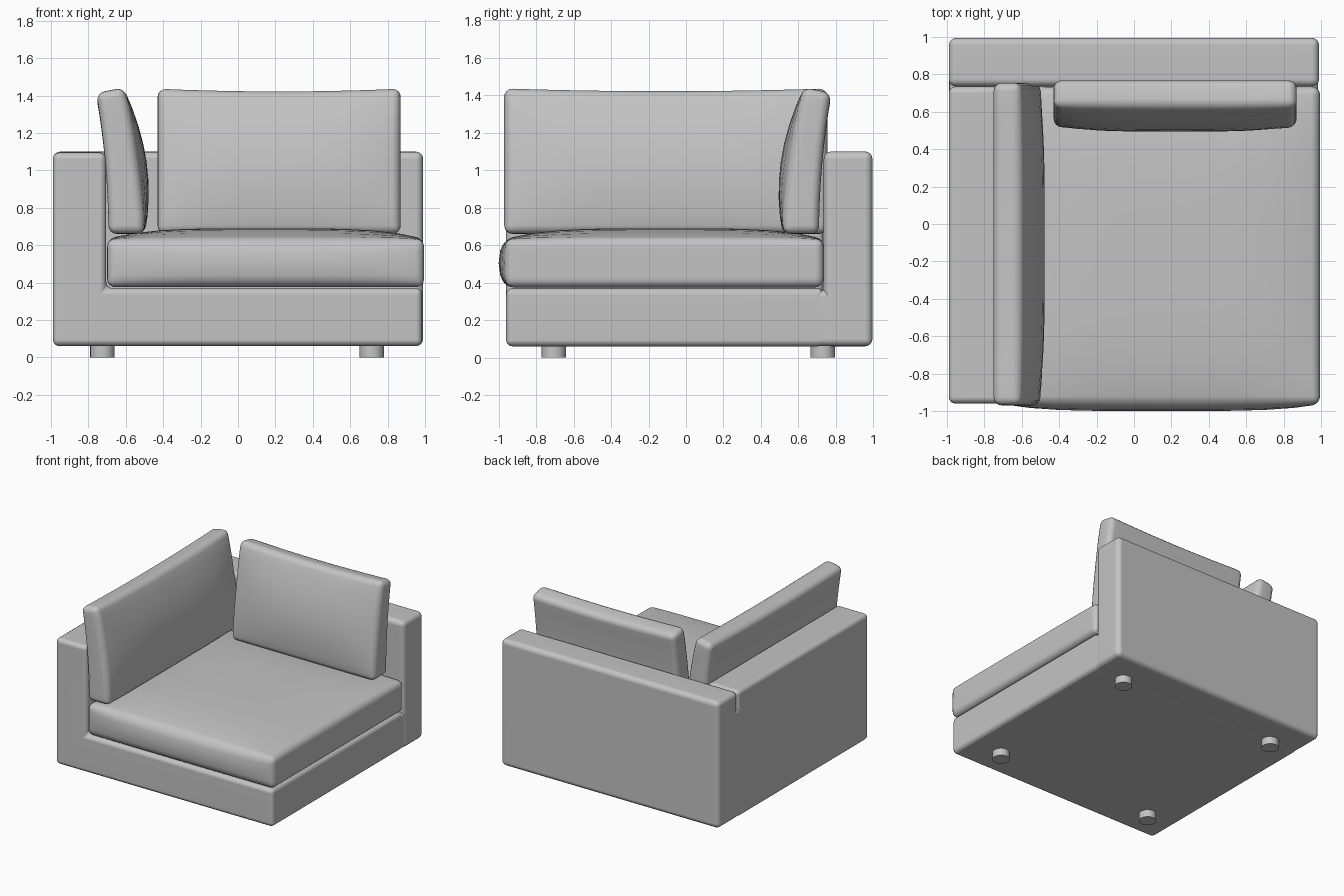
import bpy, bmesh, math
from mathutils import Vector

if "Cube" in bpy.data.objects:
    bpy.data.objects.remove(bpy.data.objects["Cube"], do_unlink=True)

GREY = (0.55, 0.55, 0.55, 1.0)
fabric = bpy.data.materials.new("grey_fabric")
fabric.use_nodes = True
fabric.diffuse_color = GREY
fabric.node_tree.nodes["Principled BSDF"].inputs["Base Color"].default_value = GREY


def finish(name, bm, radius):
    """Round every sharp edge, then make a smooth-shaded object."""
    bmesh.ops.recalc_face_normals(bm, faces=bm.faces[:])
    sharp = [e for e in bm.edges if e.calc_face_angle(0) > math.radians(40)]
    bmesh.ops.bevel(bm, geom=sharp, offset=radius, segments=4, profile=0.5,
                    affect='EDGES', clamp_overlap=True)
    mesh = bpy.data.meshes.new(name)
    bm.to_mesh(mesh)
    bm.free()
    for p in mesh.polygons:
        p.use_smooth = True
    mesh.materials.append(fabric)
    obj = bpy.data.objects.new(name, mesh)
    bpy.context.collection.objects.link(obj)
    obj.modifiers.new("even_shading", 'WEIGHTED_NORMAL')
    return obj


def box(name, lo, hi, radius):
    bm = bmesh.new()
    bmesh.ops.create_cube(bm, size=1)
    lo, hi = Vector(lo), Vector(hi)
    for v in bm.verts:
        v.co = (lo + hi) / 2 + v.co * (hi - lo)
    return finish(name, bm, radius)


def cushion(name, cells, shape, radius):
    """Gridded cube in the range -1..1, reshaped point by point."""
    bm = bmesh.new()
    bmesh.ops.create_cube(bm, size=2)
    for axis, n in enumerate(cells):
        normal = Vector([float(i == axis) for i in range(3)])
        for k in range(1, n):
            bmesh.ops.bisect_plane(bm, geom=bm.verts[:] + bm.edges[:] + bm.faces[:],
                                   plane_co=normal * (2 * k / n - 1), plane_no=normal)
    for v in bm.verts:
        v.co = shape(*v.co)
    return finish(name, bm, radius)


# Base and side arm: one L-shaped profile run from front to back
bm = bmesh.new()
profile = [(-0.99, 0.06), (0.985, 0.06), (0.985, 0.37),
           (-0.705, 0.37), (-0.705, 1.095), (-0.99, 1.095)]
face = bm.faces.new([bm.verts.new((x, -0.96, z)) for x, z in profile])
run = bmesh.ops.extrude_face_region(bm, geom=[face])["geom"]
for v in run:
    if isinstance(v, bmesh.types.BMVert):
        v.co.y = 0.735
finish("base_and_arm", bm, 0.035)

# Back panel, and the joints closing the seam below the corner notch
box("back_panel", (-0.99, 0.735, 0.06), (0.99, 0.995, 1.10), 0.04)
box("base_joint", (-0.988, 0.6, 0.062), (0.984, 0.9, 0.36), 0.035)
box("corner_joint", (-0.988, 0.62, 0.062), (-0.72, 0.9, 0.95), 0.035)


# Seat cushion: crowned top, bulging front
def seat_shape(u, v, w):
    x = 0.1475 + 0.8475 * u
    y = -0.115 + 0.85 * v
    z = 0.505 + 0.13 * w
    if w > 0:
        z += w * 0.055 * (1 - u ** 4) * (1 - v ** 4)
    if v < 0:
        y += v * 0.035 * (1 - w * w) * (1 - u ** 4)
    return x, y, z


cushion("seat_cushion", (12, 12, 4), seat_shape, 0.045)


# Loose cushions: leaning profile, fuller in the middle than at the ends
def leaning(start, end, turn):
    def shape(u, s, w):
        h = (w + 1) / 2
        along = (start + end) / 2 + u * (end - start) / 2
        rear = 0.71 + 0.065 * h * h
        front = 0.515 - 0.147 * h + 0.257 * h * h
        front += 0.05 * u ** 4 * math.sin(math.pi * h)
        depth = front + (rear - front) * (s + 1) / 2
        z = 0.66 + h * (0.755 + 0.015 * u * u - 0.015 * s)
        return (0.017 - depth, along, z) if turn else (along, depth, z)
    return shape


cushion("back_cushion", (10, 2, 8), leaning(-0.43, 0.87, False), 0.045)
cushion("arm_cushion", (14, 2, 8), leaning(-0.97, 0.755, True), 0.045)

# Four round feet
for side, x in (("right", -0.725), ("left", 0.715)):
    for end, y in (("front", -0.705), ("back", 0.73)):
        bpy.ops.mesh.primitive_cylinder_add(vertices=32, radius=0.065, depth=0.08,
                                            location=(x, y, 0.04))
        foot = bpy.context.object
        foot.name = end + "_" + side + "_foot"
        foot.data.materials.append(fabric)
        bpy.ops.object.shade_smooth_by_angle()
